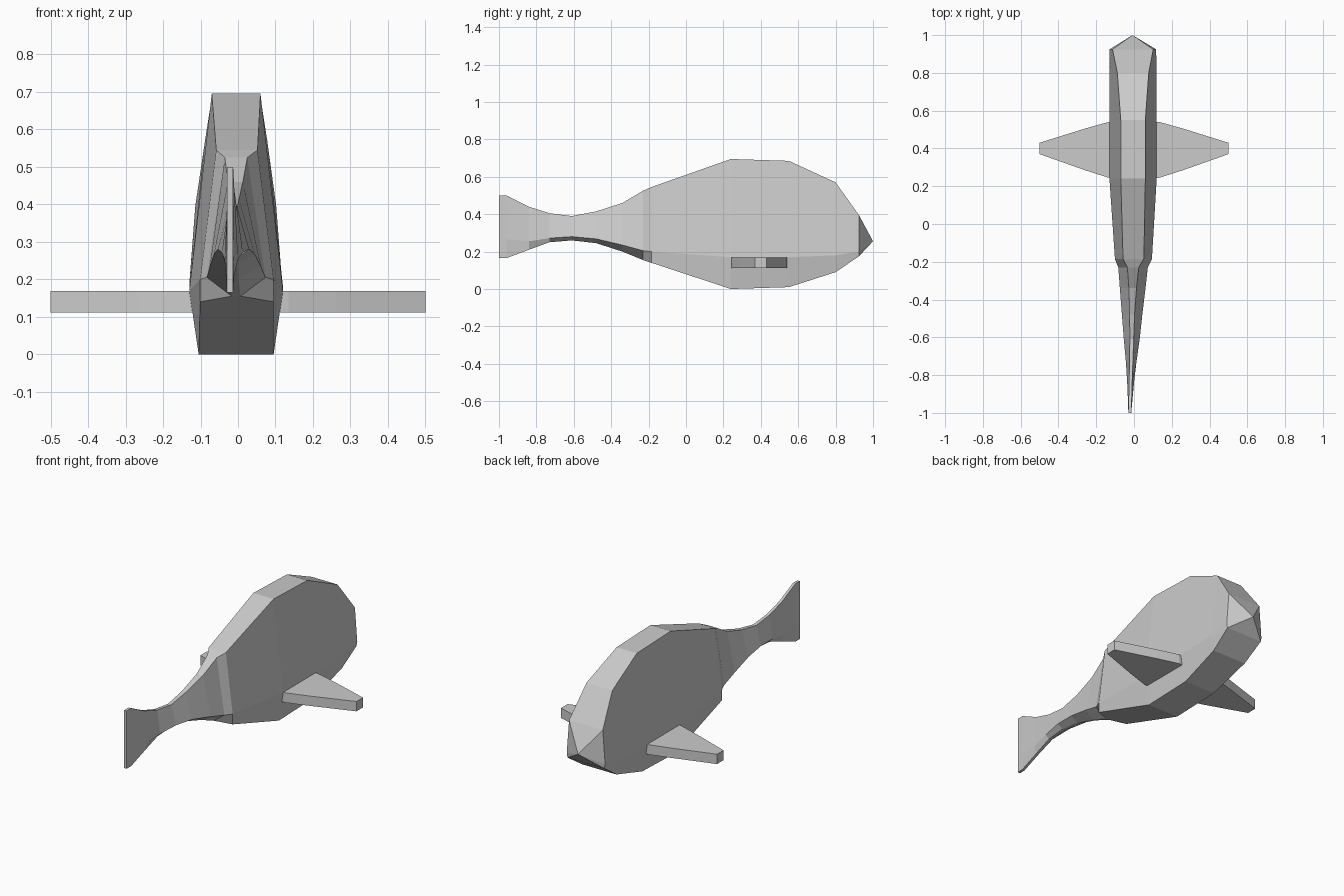
import bpy, bmesh

if "Cube" in bpy.data.objects:
    bpy.data.objects.remove(bpy.data.objects["Cube"])


def finish(name, bm):
    bmesh.ops.recalc_face_normals(bm, faces=bm.faces[:])
    mesh = bpy.data.meshes.new(name)
    bm.to_mesh(mesh)
    bm.free()
    obj = bpy.data.objects.new(name, mesh)
    bpy.context.collection.objects.link(obj)
    return obj


# Body and tail: six-sided rings along y
# y, centre x, then (z, half width) for back, side crease and belly
rings = [
    (-1.0, -.022, .50, .008, .27, .008, .165, .008),
    (-.96, -.021, .50, .008, .265, .010, .165, .008),
    (-.84, -.018, .44, .008, .255, .018, .21, .008),
    (-.73, -.015, .405, .009, .272, .028, .25, .008),
    (-.61, -.012, .39, .010, .28, .042, .26, .008),
    (-.48, -.010, .415, .013, .268, .054, .245, .008),
    (-.34, -.007, .46, .020, .235, .068, .20, .009),
    (-.23, -.005, .525, .030, .205, .078, .155, .012),
    (-.185, -.003, .545, .055, .20, .098, .14, .098),
    (.24, -.005, .695, .065, .17, .125, 0, .10),
    (.55, -.005, .685, .065, .17, .125, .01, .10),
    (.80, -.005, .57, .083, .18, .125, .09, .11),
    (.925, -.006, .395, .108, .20, .123, .175, .118),
]
bm = bmesh.new()
loops = []
for y, c, zt, wt, zm, wm, zb, wb in rings:
    section = [(-wt, zt), (wt, zt), (wm, zm), (wb, zb), (-wb, zb), (-wm, zm)]
    loops.append([bm.verts.new((c + x, y, z)) for x, z in section])
for a, b in zip(loops, loops[1:]):
    for i in range(6):
        j = (i + 1) % 6
        bm.faces.new((a[i], a[j], b[j], b[i]))
bm.faces.new(loops[0])
# Pointed snout
tip = bm.verts.new((-.008, 1.0, .255))
for i in range(6):
    bm.faces.new((loops[-1][i], loops[-1][(i + 1) % 6], tip))
finish("fish_body", bm)

# Side fins: tapered outline given thickness, one per side
outline = [(.09, .24), (.135, .245), (.26, .285), (.5, .37),
           (.5, .43), (.26, .505), (.135, .54), (.09, .54)]
for side, name in ((1, "right_fin"), (-1, "left_fin")):
    bm = bmesh.new()
    face = bm.faces.new([bm.verts.new((side * x, y, .112)) for x, y in outline])
    new = bmesh.ops.extrude_face_region(bm, geom=[face])["geom"]
    bmesh.ops.translate(bm, vec=(0, 0, .057),
                        verts=[v for v in new if isinstance(v, bmesh.types.BMVert)])
    # the extrude drops no base face here, so make sure the fin is closed
    bmesh.ops.holes_fill(bm, edges=bm.edges[:], sides=0)
    finish(name, bm)
